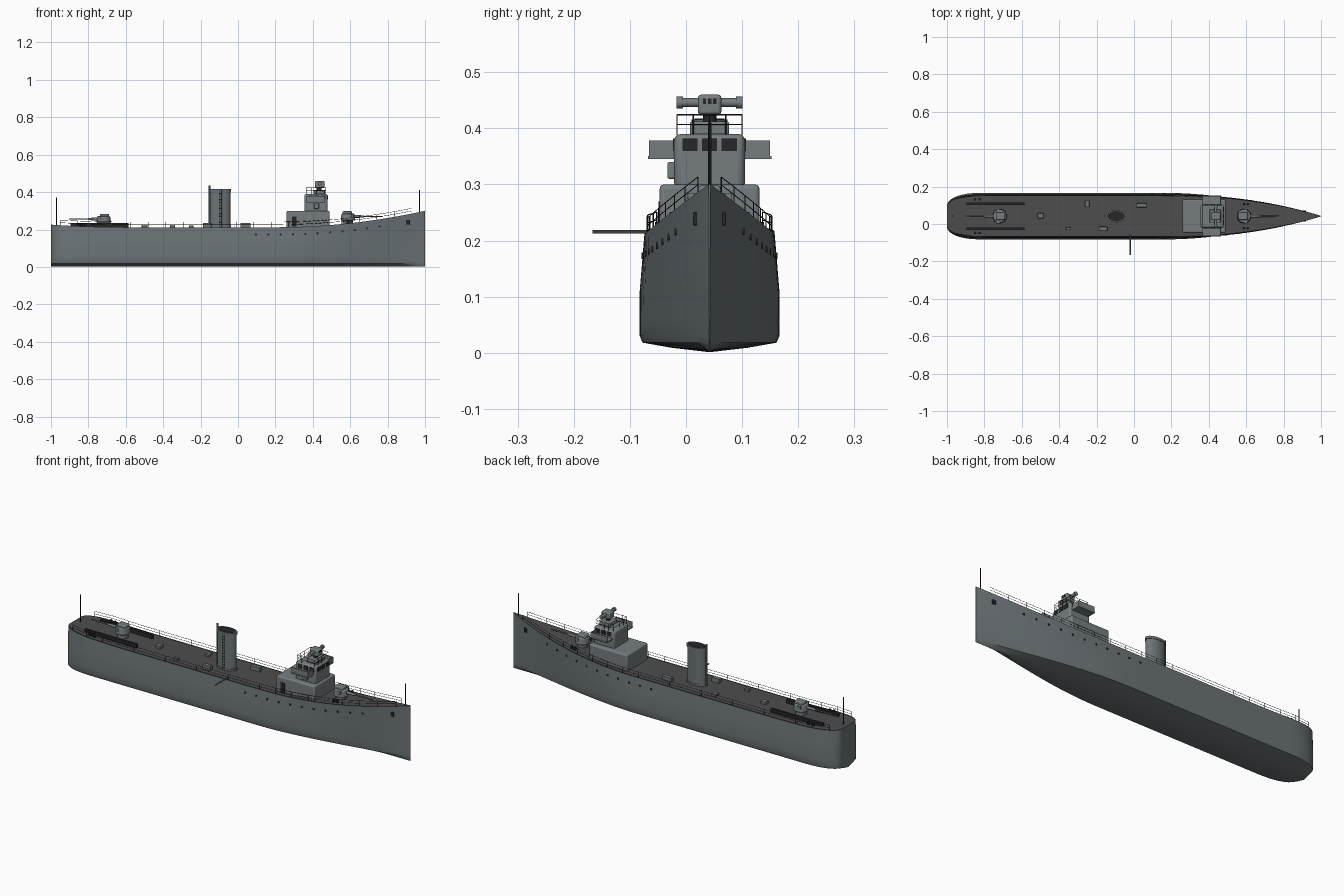
import bpy, bmesh, math
from mathutils import Vector

if "Cube" in bpy.data.objects:
    bpy.data.objects.remove(bpy.data.objects["Cube"])

YC = 0.042  # centreline of the ship


def material(name, rgb):
    m = bpy.data.materials.new(name)
    m.use_nodes = True
    m.diffuse_color = (*rgb, 1)
    m.node_tree.nodes["Principled BSDF"].inputs["Base Color"].default_value = (*rgb, 1)
    return m


GREY = material("hull grey", (0.15, 0.175, 0.185))
LIGHT = material("upperworks grey", (0.18, 0.205, 0.215))
DECK = material("deck dark grey", (0.075, 0.075, 0.075))
DARK = material("fittings black", (0.02, 0.02, 0.02))


def finish(name, bm, mats, bevel=0):
    bmesh.ops.recalc_face_normals(bm, faces=bm.faces)
    mesh = bpy.data.meshes.new(name)
    bm.to_mesh(mesh)
    bm.free()
    ob = bpy.data.objects.new(name, mesh)
    bpy.context.collection.objects.link(ob)
    for m in mats:
        mesh.materials.append(m)
    if bevel:
        mod = ob.modifiers.new("bevel", "BEVEL")
        mod.width, mod.segments = bevel, 3
    bpy.ops.object.select_all(action="DESELECT")
    ob.select_set(True)
    bpy.context.view_layer.objects.active = ob
    bpy.ops.object.shade_smooth_by_angle(angle=math.radians(35))
    return ob


def box(name, x, y, z, size, mat, bevel=0):
    """Box centred on x, y (from the centreline), standing on z."""
    bm = bmesh.new()
    bmesh.ops.create_cube(bm, size=1)
    for v in bm.verts:
        v.co = Vector((x + v.co.x * size[0], YC + y + v.co.y * size[1], z + (v.co.z + 0.5) * size[2]))
    return finish(name, bm, [mat], bevel)


def rod(name, a, b, r, mat, r2=None, sides=16, bevel=0):
    """Cylinder or cone from a to b, y from the centreline."""
    a, b = Vector(a), Vector(b)
    d = b - a
    bm = bmesh.new()
    bmesh.ops.create_cone(bm, cap_ends=True, segments=sides, radius1=r,
                          radius2=r if r2 is None else r2, depth=d.length)
    rot = d.to_track_quat("Z", "Y")
    for v in bm.verts:
        v.co = rot @ v.co + (a + b) / 2 + Vector((0, YC, 0))
    return finish(name, bm, [mat], bevel)


def wires(name, paths, r, mat):
    cu = bpy.data.curves.new(name, "CURVE")
    cu.dimensions, cu.bevel_depth, cu.bevel_resolution = "3D", r, 0
    for path in paths:
        s = cu.splines.new("POLY")
        s.points.add(len(path) - 1)
        for p, c in zip(s.points, path):
            p.co = (c[0], c[1] + YC, c[2], 1)
    cu.materials.append(mat)
    ob = bpy.data.objects.new(name, cu)
    bpy.context.collection.objects.link(ob)


# Hull form: sheer line, beam and flare along the length
def sheer(x):
    return 0.212 + 0.088 * max(0, (x - 0.2) / 0.8) ** 2 + 0.014 * max(0, (-0.6 - x) / 0.4) ** 2


def beam(x):
    if x < -0.8:
        t = min(1, (-0.8 - x) / 0.2)
        return 0.055 + 0.0695 * (1 - t ** 2.6) ** 0.5
    t = max(0, (x - 0.15) / 0.85)
    return 0.0015 + 0.123 * (1 - t ** 2.1)


def side(x, z):
    """Half width of the hull at height z."""
    f = min(1, max(0, (z - 0.11) / (sheer(x) - 0.11)))
    bow = max(0, (x - 0.2) / 0.8)
    tumble = 1 - 0.07 * f * (1 - bow)
    hollow = 1 - 0.5 * bow ** 1.5 * (1 - min(1, z / sheer(x)))
    return beam(x) * tumble * hollow


# Hull and deck
stations = [-1 + 0.2 * (1 - math.cos(i * math.pi / 20)) for i in range(10)]
stations += [-0.8 + 0.1 * i for i in range(10)] + [0.2 + 0.04 * i for i in range(21)]
levels = [0.018, 0.03, 0.06, 0.11, 0.14, 0.17]
bm = bmesh.new()
rings = []
for x in stations:
    top = sheer(x)
    half = [(0, 0.001), (side(x, 0) * 0.55, 0.009)]
    for z in levels:
        half.append((side(x, z) * (0.96 if z < 0.02 else 1), z))
    edge = side(x, top)
    half += [(edge, top), (edge * 0.92, top), (0, top)]
    loop = half + [(-y, z) for y, z in half[-2:0:-1]]
    rings.append([bm.verts.new((x, YC + y, z)) for y, z in loop])
n, last = len(rings[0]), len(half) - 1
for a, b in zip(rings, rings[1:]):
    for i in range(n):
        f = bm.faces.new((a[i], a[(i + 1) % n], b[(i + 1) % n], b[i]))
        d = min(abs(i - last), abs(i + 1 - last))
        f.material_index = 1 if d == 0 else 2 if d == 1 else 0
bm.faces.new(rings[0])
bm.faces.new(rings[-1])
finish("hull", bm, [GREY, DECK, DARK])

# Portholes, anchors and railings on both sides
for s in (-1, 1):
    for i in range(11):
        x = 0.096 + 0.066 * i
        z = sheer(x) - 0.039
        y = s * side(x, z)
        rod("porthole", (x, y - s * 0.004, z), (x, y + s * 0.002, z), 0.006, DARK, sides=12)
    y = s * side(0.91, 0.24)
    box("anchor", 0.91, y, 0.227, (0.018, 0.008, 0.024), DARK, 0.002)
    xs = [-0.95 + 0.094 * i for i in range(21)]
    paths = []
    for h in (0.014, 0.028):
        paths.append([(x, s * side(x, sheer(x)) * 0.96, sheer(x) + h) for x in xs])
    for x in xs:
        y = s * side(x, sheer(x)) * 0.96
        paths.append([(x, y, sheer(x)), (x, y, sheer(x) + 0.028)])
    wires("deck_railing", paths, 0.001, DARK)

    # Stern launching rails and bollards
    box("stern_rail", -0.74, s * 0.067, 0.21, (0.31, 0.013, 0.024), DARK)
    for x in (-0.85, -0.825, 0.588, 0.608):
        y = s * (0.09 if x < 0 else 0.064)
        rod("bollard", (x, y, sheer(x) - 0.004), (x, y, sheer(x) + 0.016), 0.007, DARK, sides=12)

# Flagstaffs and boat boom
rod("stern_staff", (-0.97, 0, 0.21), (-0.97, 0, 0.37), 0.003, DARK, sides=8)
rod("bow_staff", (0.97, 0, 0.28), (0.97, 0, 0.41), 0.003, DARK, sides=8)
rod("boat_boom", (-0.02, -0.1, 0.216), (-0.02, -0.209, 0.216), 0.003, GREY, sides=8)

# Deck lockers and hatches
for x, y, l, w, h in [(-0.5, 0.002, 0.03, 0.028, 0.016), (-0.25, 0.066, 0.022, 0.035, 0.012),
                      (0.04, 0.058, 0.055, 0.022, 0.025), (-0.165, -0.067, 0.045, 0.022, 0.025),
                      (-0.35, -0.067, 0.026, 0.016, 0.014)]:
    box("deck_locker", x, y, 0.21, (l, w, h), GREY, 0.002)

# Funnel with cap, ladder and steam pipe
for name, z0, z1, r, mat in [("funnel", 0.205, 0.41, 0.054, GREY), ("funnel_cap", 0.403, 0.416, 0.058, GREY),
                             ("funnel_mouth", 0.41, 0.4175, 0.049, DARK),
                             ("funnel_base", 0.205, 0.222, 0.058, GREY)]:
    ob = rod(name, (-0.095, 0, z0), (-0.095, 0, z1), r, mat, sides=40)
    for v in ob.data.vertices:
        v.co.y = YC + (v.co.y - YC) * 0.55
rod("steam_pipe", (-0.153, 0, 0.21), (-0.153, 0, 0.435), 0.005, GREY, sides=10)
ladder = [[(x, -0.032, 0.21), (x, -0.032, 0.41)] for x in (-0.1, -0.086)]
ladder += [[(-0.1, -0.032, 0.225 + 0.015 * i), (-0.086, -0.032, 0.225 + 0.015 * i)] for i in range(12)]
wires("funnel_ladder", ladder, 0.0013, DARK)

# Deckhouse and bridge tower
box("deckhouse", 0.375, 0, 0.2, (0.23, 0.178, 0.1), LIGHT, 0.008)
box("bridge_tower", 0.417, 0, 0.29, (0.125, 0.126, 0.1), LIGHT, 0.012)
for y in (-0.035, 0, 0.035):
    box("front_window", 0.4795, y, 0.36, (0.004, 0.027, 0.022), DARK)
for s in (-1, 1):
    for x in (0.385, 0.42, 0.455):
        box("side_window", x, s * 0.063, 0.36, (0.024, 0.004, 0.022), DARK)
    box("bridge_wing", 0.415, s * 0.083, 0.345, (0.1, 0.054, 0.006), LIGHT)
    box("wing_front_screen", 0.462, s * 0.083, 0.347, (0.005, 0.048, 0.031), LIGHT)
    box("wing_side_screen", 0.415, s * 0.106, 0.347, (0.098, 0.004, 0.031), LIGHT)
box("signal_locker", 0.42, -0.068, 0.31, (0.025, 0.014, 0.03), LIGHT, 0.003)
box("house_door", 0.3, -0.089, 0.215, (0.025, 0.004, 0.055), DARK)

# Top platform railing
corner = [(0.365, -0.058), (0.47, -0.058), (0.47, 0.058), (0.365, 0.058)]
paths = [[(x, y, h) for x, y in corner + corner[:1]] for h in (0.407, 0.424)]
for (x, y), (u, v) in zip(corner, corner[1:] + corner[:1]):
    for t in (0, 0.25, 0.5, 0.75):
        px, py = x + (u - x) * t, y + (v - y) * t
        paths.append([(px, py, 0.388), (px, py, 0.424)])
wires("platform_railing", paths, 0.0011, DARK)

# Rangefinder on its pedestal
box("director_base", 0.435, 0, 0.388, (0.06, 0.07, 0.024), LIGHT, 0.004)
rod("director_pedestal", (0.435, 0, 0.39), (0.435, 0, 0.43), 0.012, DARK)
box("rangefinder_body", 0.437, 0, 0.424, (0.05, 0.042, 0.036), LIGHT, 0.006)
rod("rangefinder_tube", (0.437, -0.056, 0.446), (0.437, 0.056, 0.446), 0.008, LIGHT)
for s in (-1, 1):
    rod("rangefinder_end", (0.437, s * 0.047, 0.446), (0.437, s * 0.059, 0.446), 0.0105, LIGHT)
for y in (-0.009, 0, 0.009):
    box("rangefinder_slit", 0.462, y, 0.443, (0.003, 0.006, 0.01), DARK)


# Gun mounts fore and aft
def gun(name, x, d, z):
    rod(name + "_pedestal", (x, 0, z - 0.012), (x, 0, z + 0.016), 0.028, GREY, sides=24)
    rod(name + "_turret", (x, 0, z + 0.012), (x, 0, z + 0.048), 0.039, LIGHT, 0.035, 24, 0.005)
    box(name + "_roof", x - d * 0.004, 0, z + 0.04, (0.05, 0.04, 0.021), LIGHT, 0.005)
    rod(name + "_sleeve", (x + d * 0.03, 0, z + 0.033), (x + d * 0.085, 0, z + 0.033), 0.008, LIGHT, 0.006)
    rod(name + "_barrel", (x + d * 0.08, 0, z + 0.033), (x + d * 0.185, 0, z + 0.033), 0.004, GREY, 0.003)
    for s in (-1, 1):
        box(name + "_sight", x + d * 0.01, s * 0.032, z + 0.03, (0.02, 0.014, 0.018), LIGHT, 0.002)


gun("fore_gun", 0.588, 1, sheer(0.588) + 0.004)
gun("aft_gun", -0.718, -1, sheer(-0.718) + 0.01)
